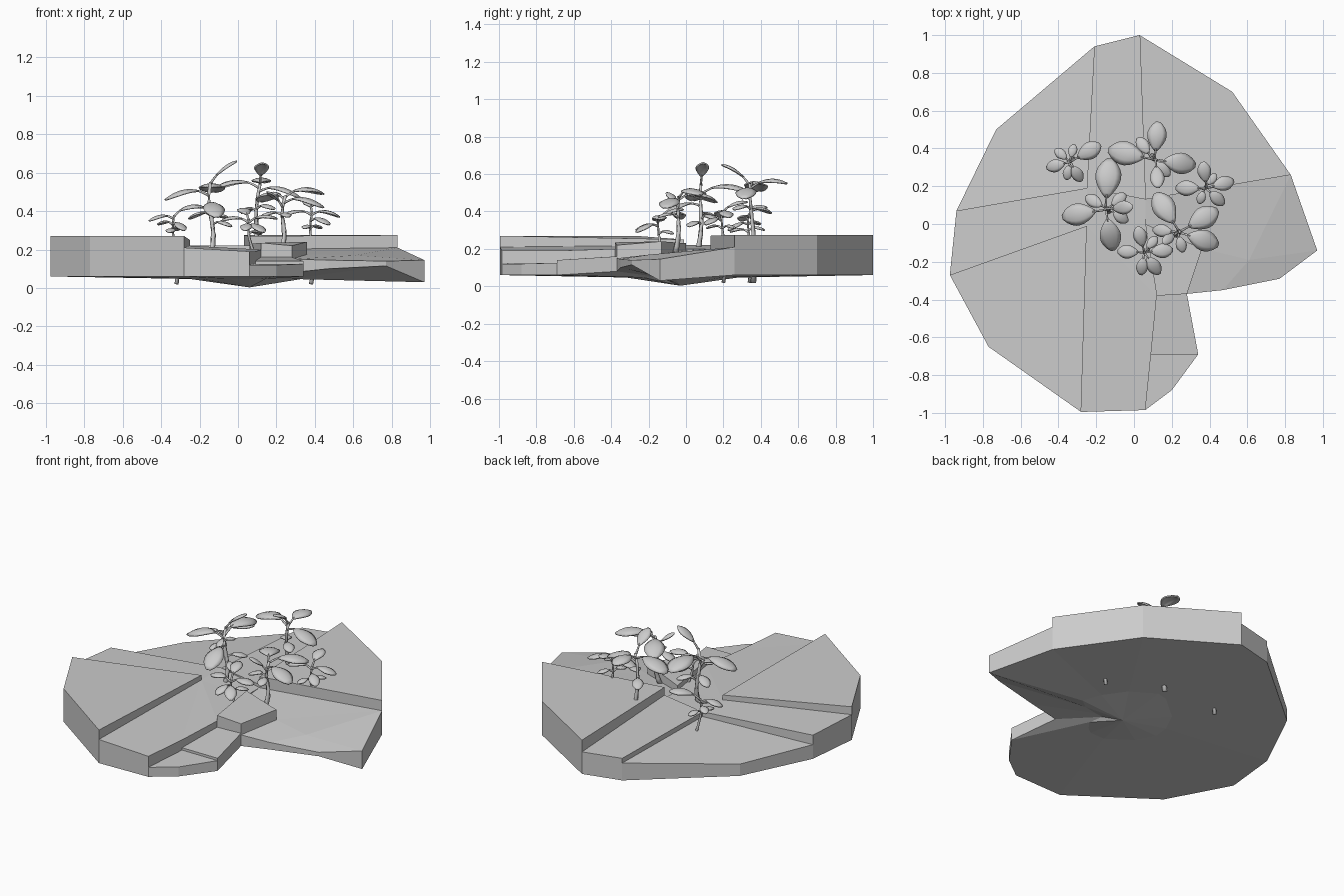
import bpy, bmesh, math
from mathutils import Vector

if "Cube" in bpy.data.objects:
    bpy.data.objects.remove(bpy.data.objects["Cube"])

# Broken ground: named plan corners, slabs as corner loops with a height each
P = dict(a=(-.975, -.27), b=(-.94, .07), c=(-.73, .5), d=(-.21, .94), e=(.03, 1), f=(.52, .7),
         g=(.83, .26), h=(.97, -.14), i=(.77, -.29), j=(.47, -.35), k=(.28, -.37), l=(.34, -.69),
         m=(.2, -.88), n=(.06, -.985), o=(-.28, -.995), p=(-.77, -.65), q=(-.25, -.01),
         r=(-.25, .19), s=(.06, .13), t=(.12, -.38), u=(.36, -.13), v=(.61, -.19),
         w=(.09, -.69), x=(.06, 0))
SLABS = [("apoq", (.27, .27, .27, .25)),
         ("onwtxq", (.21, .19, .19, .2, .2, .22)),
         ("nmlw", (.12, .12, .125, .125)),
         ("wlkt", (.14, .14, .16, .16)),
         ("tkux", (.235, .22, .24, .23)),
         ("kjvu", (.15, .145, .17, .175)),
         ("jihv", (.145, .14, .145, .17)),
         ("xuvhgs", (.19, .175, .17, .145, .21, .2)),
         ("sgfe", (.27, .275, .275, .275)),
         ("edrs", (.2, .2, .22, .22)),
         ("dcbr", (.17, .135, .15, .19)),
         ("baqr", (.21, .22, .22, .22)),
         ("qxsr", (.22, .2, .2, .22))]
RIM = "aponmlkjihgfedcb"
APEX = Vector((.06, -.03, .003))
LOW = dict(h=.03, i=.115, j=.1, k=.08)


def low(n):
    return LOW.get(n, .06)


def finish(bm, name, smooth=False):
    bmesh.ops.remove_doubles(bm, verts=bm.verts, dist=1e-5)
    bmesh.ops.recalc_face_normals(bm, faces=bm.faces)
    me = bpy.data.meshes.new(name)
    bm.to_mesh(me)
    bm.free()
    ob = bpy.data.objects.new(name, me)
    bpy.context.collection.objects.link(ob)
    if smooth:
        me.polygons.foreach_set("use_smooth", [True] * len(me.polygons))
    return ob


def ground():
    bm = bmesh.new()

    def face(pts):
        clean = [p for i, p in enumerate(pts) if p != pts[i - 1]]
        if len(clean) > 2:
            bm.faces.new([bm.verts.new(p) for p in clean])

    # height of each directed slab edge, so neighbours can be found
    edges = {}
    for loop, zs in SLABS:
        for i in range(len(loop)):
            edges[loop[i - 1] + loop[i]] = (zs[i - 1], zs[i])
        face([(*P[n], z) for n, z in zip(loop, zs)])
    # cliffs between slabs and around the rim
    for key, (z1, z2) in edges.items():
        a, b = key
        if b + a in edges:
            if a > b:
                continue
            n2, n1 = edges[b + a]
        else:
            n1, n2 = low(a), low(b)
        face([(*P[a], z1), (*P[a], n1), (*P[b], n2), (*P[b], z2)])
    # nearly flat underside dipping to a point
    def inner(n):
        q = APEX.lerp(Vector((*P[n], 0)), .3)
        return (q.x, q.y, .047)
    for i in range(len(RIM)):
        a, b = RIM[i - 1], RIM[i]
        face([tuple(APEX), inner(b), inner(a)])
        face([inner(a), inner(b), (*P[b], low(b)), (*P[a], low(a))])
    bmesh.ops.triangulate(bm, faces=[f for f in bm.faces if len(f.verts) > 4])
    finish(bm, "ground_slabs")


def tube(bm, pts, r0, r1, sides=6):
    rings = []
    for i, p in enumerate(pts):
        d = (pts[min(i + 1, len(pts) - 1)] - pts[max(i - 1, 0)]).normalized()
        q = d.to_track_quat('Z', 'Y')
        r = r0 + (r1 - r0) * i / (len(pts) - 1)
        rings.append([bm.verts.new(p + q @ Vector((r * math.cos(s), r * math.sin(s), 0)))
                      for s in (math.tau * k / sides for k in range(sides))])
    for A, B in zip(rings, rings[1:]):
        for k in range(sides):
            bm.faces.new((A[k - 1], A[k], B[k], B[k - 1]))
    bm.faces.new(rings[0])
    bm.faces.new(rings[-1])


def leaf(bm, stalks, root, ang, length, rise):
    """Arched leaf: thin stalk for the first quarter, then a cupped oval blade."""
    d = Vector((math.cos(ang), math.sin(ang), 0))
    side = Vector((-d.y, d.x, 0))

    def mid(t):
        return root + d * length * t + Vector((0, 0, rise * t + length * .7 * t * (1 - t)))
    tube(stalks, [mid(t) for t in (0, .1, .2, .3)], .007, .005, 5)
    n, rows = 8, []
    for i in range(n + 1):
        s = i / n
        w = length * .25 * math.sin(math.pi * (.03 + .94 * s) ** 1.15) ** .75
        rows.append([bm.verts.new(mid(.24 + .76 * s) + side * w * k
                                  - Vector((0, 0, w * .3 * k * k)))
                     for k in (-1, -.55, 0, .55, 1)])
    for A, B in zip(rows, rows[1:]):
        for k in range(4):
            bm.faces.new((A[k], A[k + 1], B[k + 1], B[k]))


def plant(name, base, top, thick, leaves):
    """leaves: (direction in degrees, reach, height on stem, rise to tip)"""
    base, top = Vector(base), Vector(top)

    def stem(z):
        t = (z - base.z) / (top.z - base.z)
        return base.lerp(top, t) + Vector((.012 * math.sin(6 * t), .01 * math.sin(5 * t), 0))
    sb, lb = bmesh.new(), bmesh.new()
    tube(sb, [stem(base.z + (top.z - base.z) * i / 7) for i in range(8)], thick, thick * .5)
    for ang, reach, z, rise in leaves:
        leaf(lb, sb, stem(z), math.radians(ang), reach, rise)
    finish(sb, name + "_stem", True)
    ob = finish(lb, name + "_leaves", True)
    mod = ob.modifiers.new("thickness", 'SOLIDIFY')
    mod.thickness = .008
    mod.offset = 0


ground()

# Three tall plants
plant("tall_plant_left", (-.14, .06, .17), (-.14, .09, .55), .016, [
    (85, .27, .49, .01), (190, .23, .48, -.02), (-80, .22, .43, -.06),
    (5, .14, .54, .12), (40, .12, .36, .0), (150, .13, .38, -.02), (-35, .12, .33, -.01)])
plant("tall_plant_back", (.07, .36, .02), (.12, .35, .55), .016, [
    (168, .25, .52, -.01), (-8, .22, .5, -.03), (85, .2, .52, .03),
    (-85, .15, .54, .11), (-45, .13, .41, .0), (125, .13, .4, -.01)])
plant("tall_plant_right", (.22, -.06, .17), (.25, -.03, .48), .016, [
    (122, .24, .46, -.01), (30, .23, .47, .02), (-18, .22, .44, -.02),
    (-75, .11, .37, .0), (175, .13, .38, -.02), (215, .1, .42, .08)])

# Three small plants
plant("small_plant_left", (-.32, .34, .02), (-.33, .34, .38), .011, [
    (30, .18, .37, .05), (195, .13, .36, -.01), (140, .1, .33, .0),
    (-60, .12, .33, -.03), (-100, .1, .29, .0), (75, .09, .3, .0)])
plant("small_plant_right", (.38, .2, .02), (.39, .2, .4), .011, [
    (98, .14, .39, .06), (15, .15, .38, -.01), (180, .16, .38, -.01),
    (-42, .13, .35, -.02), (-110, .09, .31, .0), (50, .09, .31, .0)])
plant("small_plant_front", (.09, -.14, .03), (.06, -.14, .36), .011, [
    (105, .14, .35, .06), (178, .14, .34, .01), (-55, .14, .32, -.03),
    (-98, .12, .32, -.02), (5, .15, .34, .02), (50, .1, .28, .0)])
